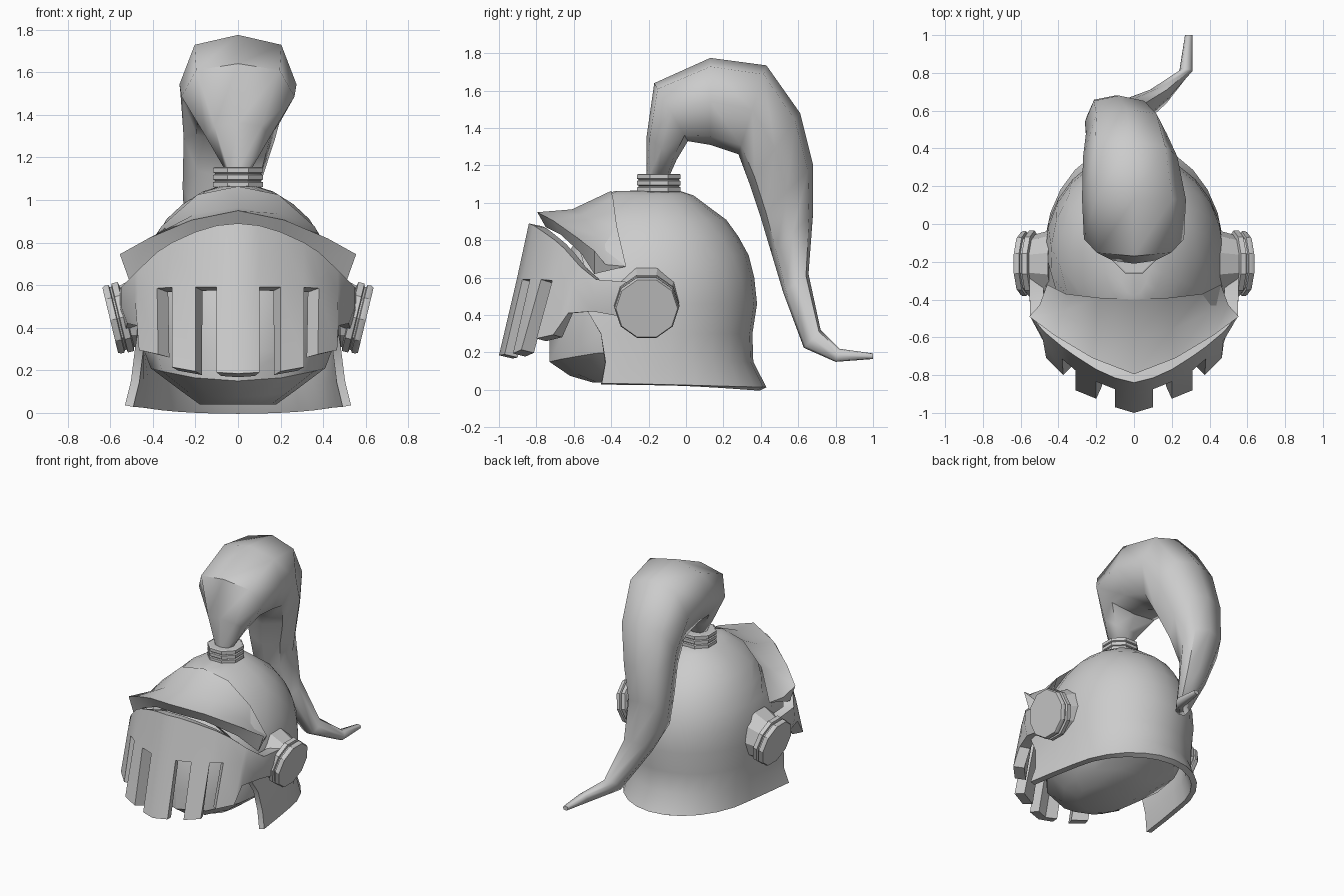
import bpy, bmesh
from math import sin, cos, pi, radians
from mathutils import Vector

if "Cube" in bpy.data.objects:
    bpy.data.objects.remove(bpy.data.objects["Cube"])


def skin(name, rows, loop=True, caps=True, skip=None, thick=0, angle=35):
    """Skin a surface through rows of points; optional caps, gaps and thickness."""
    bm = bmesh.new()
    grid = [[bm.verts.new(p) for p in row] for row in rows]
    n = len(rows[0])
    for i in range(len(rows) - 1):
        for j in range(n if loop else n - 1):
            if skip and skip(i, j):
                continue
            k = (j + 1) % n
            bm.faces.new((grid[i][j], grid[i][k], grid[i + 1][k], grid[i + 1][j]))
    if caps:
        bm.faces.new(grid[0])
        bm.faces.new(grid[-1])
    bmesh.ops.remove_doubles(bm, verts=bm.verts, dist=0.0005)
    bmesh.ops.recalc_face_normals(bm, faces=bm.faces)
    if thick:  # open plates: make normals point away from the head
        mid = Vector((0, -0.2, 0.4))
        if sum(f.normal.dot(f.calc_center_median() - mid) for f in bm.faces) < 0:
            bmesh.ops.reverse_faces(bm, faces=bm.faces)
    me = bpy.data.meshes.new(name)
    bm.to_mesh(me)
    bm.free()
    ob = bpy.data.objects.new(name, me)
    bpy.context.collection.objects.link(ob)
    bpy.ops.object.select_all(action='DESELECT')
    ob.select_set(True)
    bpy.context.view_layer.objects.active = ob
    if thick:
        m = ob.modifiers.new("thickness", 'SOLIDIFY')
        m.thickness = thick
        m.offset = -1
        bpy.ops.object.modifier_apply(modifier=m.name)
    bpy.ops.object.shade_smooth_by_angle(angle=radians(angle))
    return ob


def lathe(name, profile, center, axis, sides):
    """Stacked rings (distance, radius) along an axis."""
    axis = Vector(axis).normalized()
    u = axis.cross(Vector((0, 1, 0))).normalized()
    v = axis.cross(u)
    rows = [[Vector(center) + axis * s + (u * cos(a) + v * sin(a)) * r
             for a in [2 * pi * (k + 0.5) / sides for k in range(sides)]]
            for s, r in profile]
    return skin(name, rows, angle=30)


# Helmet shell: z, back half-width, front half-width, back y, front y, opening angle
YC = -0.15
shell = [(0.02, .475, .565, .43, -.45, 70), (0.15, .465, .535, .36, -.43, 70),
         (0.30, .47, .515, .355, -.455, 70), (0.46, .475, .505, .38, -.55, 65),
         (0.60, .47, .49, .365, -.53, 60), (0.72, .44, .46, .335, -.56, 42),
         (0.82, .395, .40, .28, -.60, 22), (0.91, .335, .33, .215, -.62, 0),
         (0.98, .26, .25, .12, -.53, 0), (1.04, .165, .165, .04, -.44, 0),
         (1.063, .09, .09, -.03, -.38, 0), (1.068, .001, .001, -.149, -.151, 0)]
rows = []
for z, wb, wf, back, front, a0 in shell:
    a0 = radians(a0)
    row = []
    for k in range(17):
        a = a0 + (2 * pi - 2 * a0) * k / 16
        c = cos(a)
        t = max(0, c) / cos(a0)
        y = YC + (front - YC) * t if c > 0 else YC - (back - YC) * c
        dz = 0.016 * (1 + c) - .006 if z < 0.1 else 0
        row.append(((wb + (wf - wb) * t) * sin(a), y, z + dz))
    rows.append(row)
skin("helmet_shell", rows, loop=False, caps=False, thick=0.04)

# Inner head lining with flat neck: z, half-width, front y, back y, side lift
head = [(.04, .18, -.50, -.14, 0), (.075, .27, -.62, .04, .03), (.15, .41, -.73, .24, .06),
        (.29, .44, -.73, .30, 0), (.60, .43, -.70, .28, 0), (.78, .36, -.60, .20, 0),
        (.90, .22, -.48, .05, 0)]
rows = []
for z, w, f, b, lift in head:
    angles = [2 * pi * k / 12 for k in range(12)]
    rows.append([(w * sin(a), (f + b) / 2 - (b - f) / 2 * cos(a), z + lift * sin(a) ** 2)
                 for a in angles])
skin("inner_head", rows)

# Visor columns: x, top y, top z, slot-top y, slot-top z, bottom x, bottom y, bottom z
cols = [(0, -.84, .89, -.905, .59, 0, -1.0, .185),
        (.10, -.815, .88, -.875, .59, .10, -.97, .19),
        (.20, -.77, .85, -.835, .59, .20, -.925, .195),
        (.31, -.70, .80, -.775, .59, .31, -.88, .215),
        (.38, -.65, .755, -.715, .585, .375, -.80, .275),
        (.47, -.575, .67, -.62, .57, .465, -.71, .295),
        (.485, -.56, .655, -.60, .55, .475, -.63, .41),
        (.55, -.48, .59, -.49, .50, .52, -.50, .42),
        (.555, -.28, .575, -.28, .48, .53, -.28, .38)]
full = [(-c[0], *c[1:5], -c[5], *c[6:]) for c in cols[:0:-1]] + cols
mid = len(cols) - 1
gaps = {mid + 1, mid + 3, mid - 2, mid - 4}
skin("slotted_visor", [[(x, yt, zt), (x, ym, zm), (xb, yb, zb)]
                       for x, yt, zt, ym, zm, xb, yb, zb in full],
     loop=False, caps=False, thick=0.075, skip=lambda i, j: j == 1 and i in gaps)

# Brow ridge sweeping up from the dome: tip, hollow, dome root, lower lip
brow = [((0, -.795, .95), (0, -.61, .965), (0, -.40, 1.064), (0, -.75, .87)),
        ((.22, -.71, .905), (.20, -.56, .935), (.19, -.39, 1.025), (.20, -.67, .83)),
        ((.42, -.59, .82), (.39, -.47, .82), (.36, -.37, .875), (.39, -.56, .73)),
        ((.555, -.49, .745), (.50, -.43, .67), (.46, -.32, .66), (.51, -.49, .62))]
left = [[(-x, y, z) for x, y, z in st] for st in brow[:0:-1]]
skin("brow_ridge", left + [list(st) for st in brow], angle=45)

# Side pivots, tilted outward at the top
pivot = [(0, .165), (-.012, .172), (-.03, .172), (-.034, .16), (-.042, .16),
         (-.046, .175), (-.075, .175), (-.08, .155), (-.19, .185)]
for side, label in ((1, "right"), (-1, "left")):
    lathe("visor_pivot_" + label, pivot, (side * .60, -.21, .435), (side, 0, -.24), 10)

# Plume collar: three stacked octagonal rings
collar = [(0, .12)]
for k in range(3):
    z = .012 + k * .034
    collar += [(z, .117), (z + .004, .126), (z + .026, .126), (z + .03, .117)]
collar.append((.108, .117))
lathe("plume_collar", collar, (0, -.145, 1.045), (0, 0, 1), 8)

# Plume: outer y, z, inner y, z, centre x, half-width
plume = [(-.21, 1.14, -.09, 1.14, 0, .06), (-.21, 1.36, -.05, 1.23, 0, .15),
         (-.17, 1.64, .01, 1.33, 0, .265), (.13, 1.775, .13, 1.31, 0, .275),
         (.43, 1.735, .28, 1.26, -.02, .25), (.61, 1.48, .34, 1.10, -.04, .215),
         (.68, 1.20, .40, .92, -.08, .18), (.68, .95, .46, .72, -.10, .15),
         (.655, .62, .52, .52, -.02, .11), (.72, .32, .63, .225, .13, .06),
         (.82, .22, .80, .15, .275, .035), (1.0, .195, 1.0, .165, .29, .02)]
section = [(0, 0), (.74, .1), (1, .5), (.7, .9), (0, 1), (-.7, .9), (-1, .5), (-.74, .1)]
skin("plume", [[(xc + w * u, yo + (yi - yo) * t, zo + (zi - zo) * t) for u, t in section]
               for yo, zo, yi, zi, xc, w in plume], angle=58)
